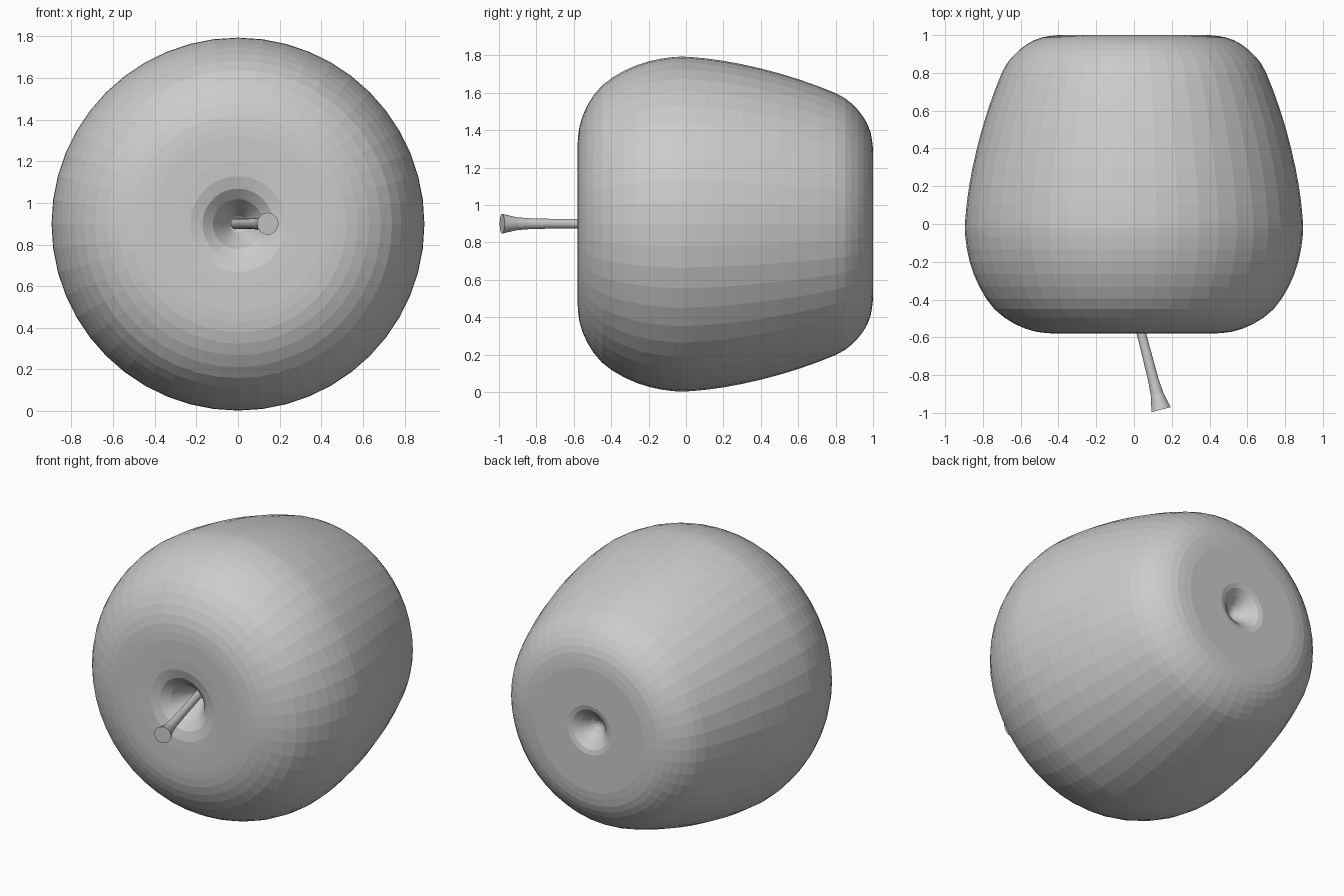
import bpy, bmesh, math
from mathutils import Matrix, Vector

if "Cube" in bpy.data.objects:
    bpy.data.objects.remove(bpy.data.objects["Cube"])


def catmull(pts, steps):
    """Smooth a (radius, height) profile through its points."""
    p = [Vector(q) for q in pts]
    p = [2 * p[0] - p[1]] + p + [2 * p[-1] - p[-2]]
    out = []
    for i in range(1, len(p) - 2):
        a, b, c, d = p[i - 1:i + 3]
        for k in range(steps):
            t = k / steps
            out.append(0.5 * (2 * b + (c - a) * t + (2 * a - 5 * b + 4 * c - d) * t * t
                              + (3 * b - a - 3 * c + d) * t ** 3))
    return out + [p[-2]]


def lathe(name, profile, sides, matrix):
    """Revolve a (radius, height) profile about local z, then place it."""
    bm = bmesh.new()
    rings = []
    for r, h in profile:
        if r < 1e-5:
            rings.append([bm.verts.new((0, 0, h))] * sides)
        else:
            rings.append([bm.verts.new((r * math.cos(2 * math.pi * i / sides),
                                        r * math.sin(2 * math.pi * i / sides), h))
                          for i in range(sides)])
    for lo, hi in zip(rings, rings[1:]):
        for i in range(sides):
            j = (i + 1) % sides
            bm.faces.new(list(dict.fromkeys((lo[i], lo[j], hi[j], hi[i]))))
    bm.transform(matrix)
    bmesh.ops.recalc_face_normals(bm, faces=bm.faces)
    mesh = bpy.data.meshes.new(name)
    bm.to_mesh(mesh)
    bm.free()
    obj = bpy.data.objects.new(name, mesh)
    bpy.context.collection.objects.link(obj)
    return obj


CENTRE_Z = 0.898

# fruit body: stem hollow at the front, small dimple at the back
front_hollow = [(0, -.36), (.04, -.395), (.08, -.46), (.12, -.52),
                (.17, -.56), (.23, -.577), (.30, -.58)]
side = [(.42, -.58), (.52, -.57), (.63, -.53), (.74, -.45), (.82, -.33), (.87, -.2),
        (.893, -.07), (.893, .03), (.873, .2), (.832, .4), (.775, .6), (.70, .8),
        (.645, .885), (.57, .95), (.49, .987), (.40, 1.0)]
back_dimple = [(.16, 1.0), (.13, .992), (.09, .96), (.05, .915), (.02, .895), (0, .89)]
profile = catmull(front_hollow, 1) + catmull(side, 2) + catmull(back_dimple, 1)
lathe("apple_body", profile, 48,
      Matrix.Translation((0, 0, CENTRE_Z)) @ Matrix.Rotation(-math.pi / 2, 4, 'X'))

# stem: thin tapered rod flaring at its tip, leaning sideways
base, tip = Vector((-.02, -.35, .9)), Vector((.143, -.983, .9))
axis = tip - base
L = axis.length
stem = [(0, 0), (.025, 0), (.025, .45 * L), (.028, .75 * L), (.034, .87 * L),
        (.045, .95 * L), (.053, L), (0, L)]
lathe("stem", stem, 24,
      Matrix.Translation(base) @ axis.to_track_quat('Z', 'Y').to_matrix().to_4x4())
